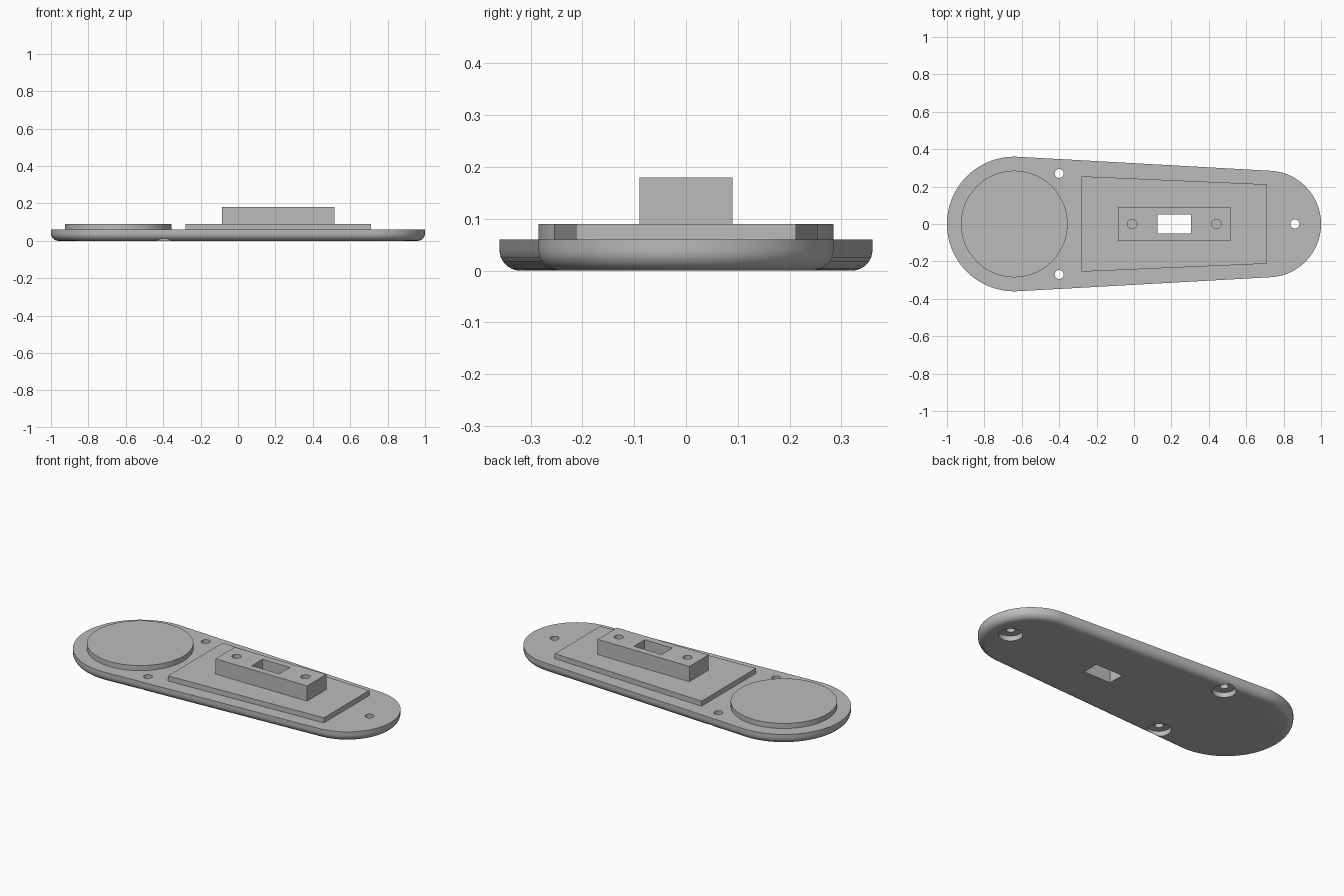
import bpy, bmesh, math

cube = bpy.data.objects.get("Cube")
if cube:
    bpy.data.objects.remove(cube, do_unlink=True)

grey = bpy.data.materials.new("plain grey")
grey.use_nodes = True
COLOUR = (0.5, 0.5, 0.5, 1)
grey.diffuse_color = COLOUR
grey.node_tree.nodes["Principled BSDF"].inputs["Base Color"].default_value = COLOUR

BIG_X, BIG_R = -0.64, 0.36
SMALL_X, SMALL_R = 0.715, 0.285
BASE_TOP, PLATE_TOP, BLOCK_TOP = 0.06, 0.09, 0.18
FILLET = 0.04


def loft(name, rings):
    """Solid skinned through matching rings, bottom to top."""
    bm = bmesh.new()
    loops = [[bm.verts.new(p) for p in ring] for ring in rings]
    n = len(loops[0])
    for low, high in zip(loops, loops[1:]):
        for i in range(n):
            j = (i + 1) % n
            bm.faces.new((low[i], low[j], high[j], high[i]))
    bm.faces.new(loops[0][::-1])
    bm.faces.new(loops[-1])
    mesh = bpy.data.meshes.new(name)
    bm.to_mesh(mesh)
    bm.free()
    mesh.materials.append(grey)
    obj = bpy.data.objects.new(name, mesh)
    bpy.context.collection.objects.link(obj)
    return obj


def prism(name, outline, z0, z1):
    return loft(name, [[(x, y, z) for x, y in outline] for z in (z0, z1)])


def circle(cx, cy, r, n=48):
    return [(cx + r * math.cos(math.tau * i / n), cy + r * math.sin(math.tau * i / n))
            for i in range(n)]


def trapezoid(x0, x1, half0, half1):
    return [(x0, -half0), (x1, -half1), (x1, half1), (x0, half0)]


def tapered_outline(inset, n=48):
    """Two end arcs joined by their common tangents."""
    a = math.acos((BIG_R - SMALL_R) / (SMALL_X - BIG_X))
    pts = []
    for cx, r, start, end in ((SMALL_X, SMALL_R, -a, a), (BIG_X, BIG_R, a, math.tau - a)):
        for i in range(n + 1):
            t = start + (end - start) * i / n
            pts.append((cx + (r - inset) * math.cos(t), (r - inset) * math.sin(t)))
    return pts


def cut(obj, cutters):
    """Subtract the cutters, keep the resulting mesh and drop the cutters."""
    for c in cutters:
        c.hide_render = True
        mod = obj.modifiers.new("cut", 'BOOLEAN')
        mod.operation = 'DIFFERENCE'
        mod.solver = 'EXACT'
        mod.object = c
    graph = bpy.context.evaluated_depsgraph_get()
    mesh = bpy.data.meshes.new_from_object(obj.evaluated_get(graph))
    obj.modifiers.clear()
    obj.data = mesh
    for c in cutters:
        bpy.data.objects.remove(c, do_unlink=True)


def slot_cutter():
    return prism("slot_cutter", trapezoid(0.125, 0.305, 0.05, 0.05), -0.1, 0.3)


# Base with a rounded lower edge
rings = []
for k in range(9):
    t = math.pi / 2 * k / 8
    inset, z = FILLET * (1 - math.sin(t)), FILLET * (1 - math.cos(t))
    rings.append([(x, y, z) for x, y in tapered_outline(inset)])
rings.append([(x, y, BASE_TOP) for x, y in tapered_outline(0)])
base = loft("base", rings)

# Screw holes, counterbored from below, and the slot
cutters = [slot_cutter()]
for x, y in ((-0.4, 0.27), (-0.4, -0.27), (0.86, 0)):
    cutters.append(prism("bore_cutter", circle(x, y, 0.065), -0.1, 0.03))
    cutters.append(prism("hole_cutter", circle(x, y, 0.024, 32), -0.1, 0.2))
cut(base, cutters)

# Raised round pad
pad = prism("round_pad", circle(BIG_X, 0, 0.285, 96), BASE_TOP, PLATE_TOP)

# Raised tapered plate
plate = prism("tapered_plate", trapezoid(-0.28, 0.71, 0.255, 0.212), BASE_TOP, PLATE_TOP)
cut(plate, [slot_cutter()])

# Mounting block with slot and two blind holes
block = prism("mounting_block", trapezoid(-0.085, 0.515, 0.09, 0.09), PLATE_TOP, BLOCK_TOP)
cut(block, [slot_cutter()] + [prism("pilot_cutter", circle(x, 0, 0.025, 32), 0.1, 0.3)
                              for x in (-0.01, 0.44)])

# Smooth the curved walls, keep the corners sharp
bpy.ops.object.select_all(action='DESELECT')
for obj in (base, pad, plate, block):
    obj.select_set(True)
bpy.context.view_layer.objects.active = base
bpy.ops.object.shade_smooth_by_angle(angle=math.radians(30))
